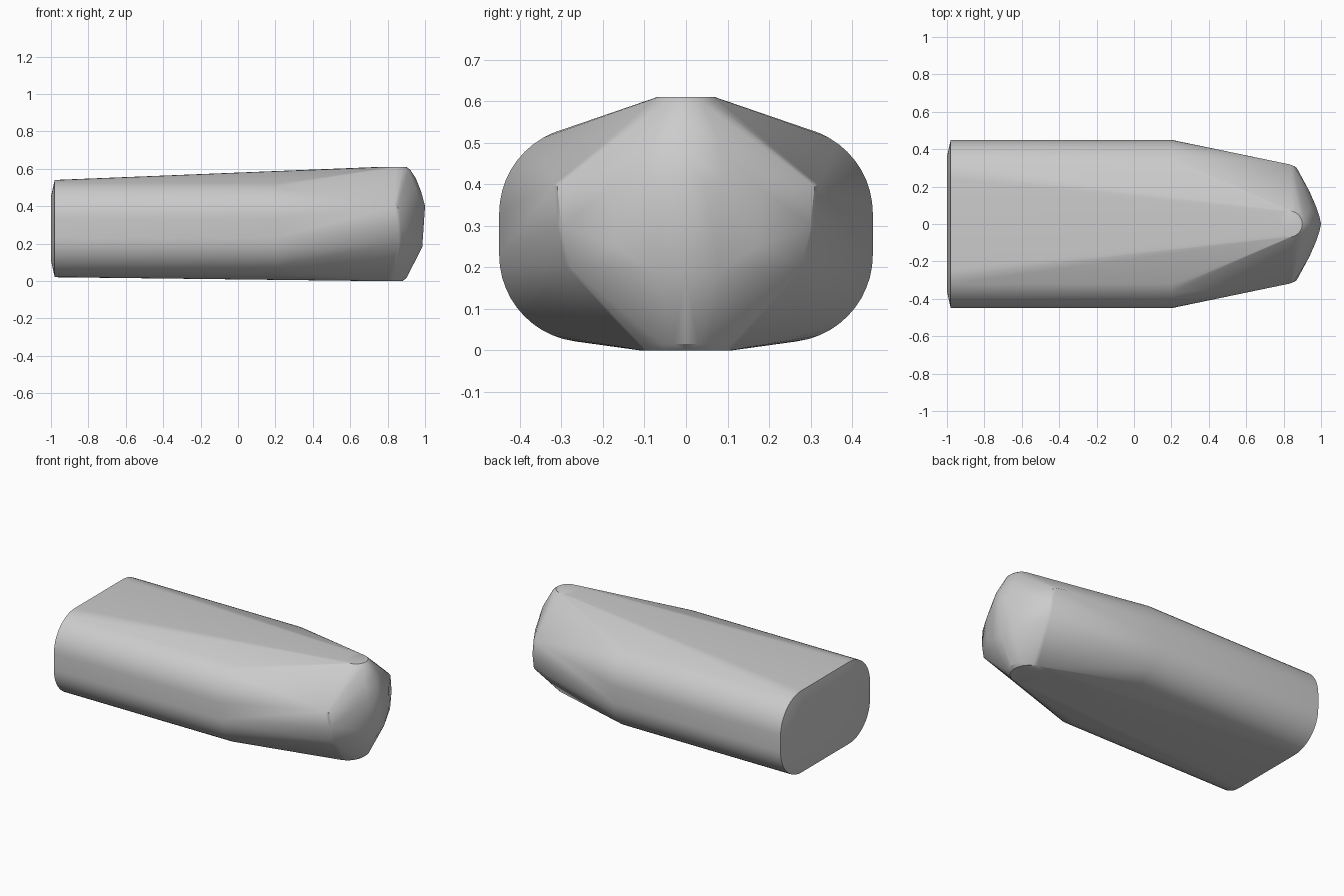
import bpy, bmesh, math

cube = bpy.data.objects.get("Cube")
if cube:
    bpy.data.objects.remove(cube)

grey = bpy.data.materials.new("light grey")
grey.use_nodes = True
colour = (0.6, 0.6, 0.6, 1)
grey.diffuse_color = colour
grey.node_tree.nodes["Principled BSDF"].inputs["Base Color"].default_value = colour


def rounded_section(x, inset=0.0, steps=12):
    """Rounded rectangle across the body at a given x."""
    radius, half, low, high = 0.21, 0.24, 0.23, 0.33
    r = radius - inset
    points = []
    for sy, cz, start in ((1, high, 0), (-1, high, 90), (-1, low, 180), (1, low, 270)):
        for i in range(steps + 1):
            a = math.radians(start + 90 * i / steps)
            points.append((x, sy * half + r * math.cos(a), cz + r * math.sin(a)))
    return points


def disc(x, z, r, steps=24):
    """Horizontal circle on the centre line."""
    return [(x + r * math.cos(math.tau * i / steps),
             r * math.sin(math.tau * i / steps), z) for i in range(steps)]


# Body: slightly chamfered rear end and full-width middle
points = rounded_section(-1, 0.09) + rounded_section(-0.98) + rounded_section(0.2)

# Nose: rounded top and bottom pads
points += disc(0.83, 0.61, 0.07) + disc(0.84, 0.595, 0.08)
points += disc(0.77, 0.0, 0.11) + disc(0.785, 0.015, 0.115)

# Nose: centre line profile
points += [(0.95, 0, 0.55), (0.98, 0, 0.475), (1, 0, 0.4), (0.985, 0, 0.18)]

# Nose: side corners and front bulge, mirrored
side = [(0.835, 0.318, 0.4), (0.855, 0.31, 0.395), (0.855, 0.309, 0.3),
        (0.87, 0.3, 0.3), (0.862, 0.29, 0.205), (0.875, 0.278, 0.2),
        (0.935, 0.18, 0.39), (0.975, 0.09, 0.41), (0.99, 0.045, 0.4),
        (0.94, 0.17, 0.25), (0.97, 0.08, 0.19), (0.95, 0.08, 0.5)]
points += [(x, s * y, z) for x, y, z in side for s in (1, -1)]

# Skin the whole form
bm = bmesh.new()
for p in points:
    bm.verts.new(p)
bmesh.ops.remove_doubles(bm, verts=bm.verts[:], dist=0.0005)
bmesh.ops.convex_hull(bm, input=bm.verts[:])
loose = [v for v in bm.verts if not v.link_faces]
bmesh.ops.delete(bm, geom=loose, context='VERTS')
bmesh.ops.dissolve_limit(bm, angle_limit=math.radians(0.5),
                         verts=bm.verts[:], edges=bm.edges[:])
bmesh.ops.recalc_face_normals(bm, faces=bm.faces[:])

mesh = bpy.data.meshes.new("body")
bm.to_mesh(mesh)
bm.free()
mesh.materials.append(grey)
body = bpy.data.objects.new("body", mesh)
bpy.context.collection.objects.link(body)

bpy.ops.object.select_all(action='DESELECT')
body.select_set(True)
bpy.context.view_layer.objects.active = body
bpy.ops.object.shade_smooth_by_angle(angle=math.radians(25))
